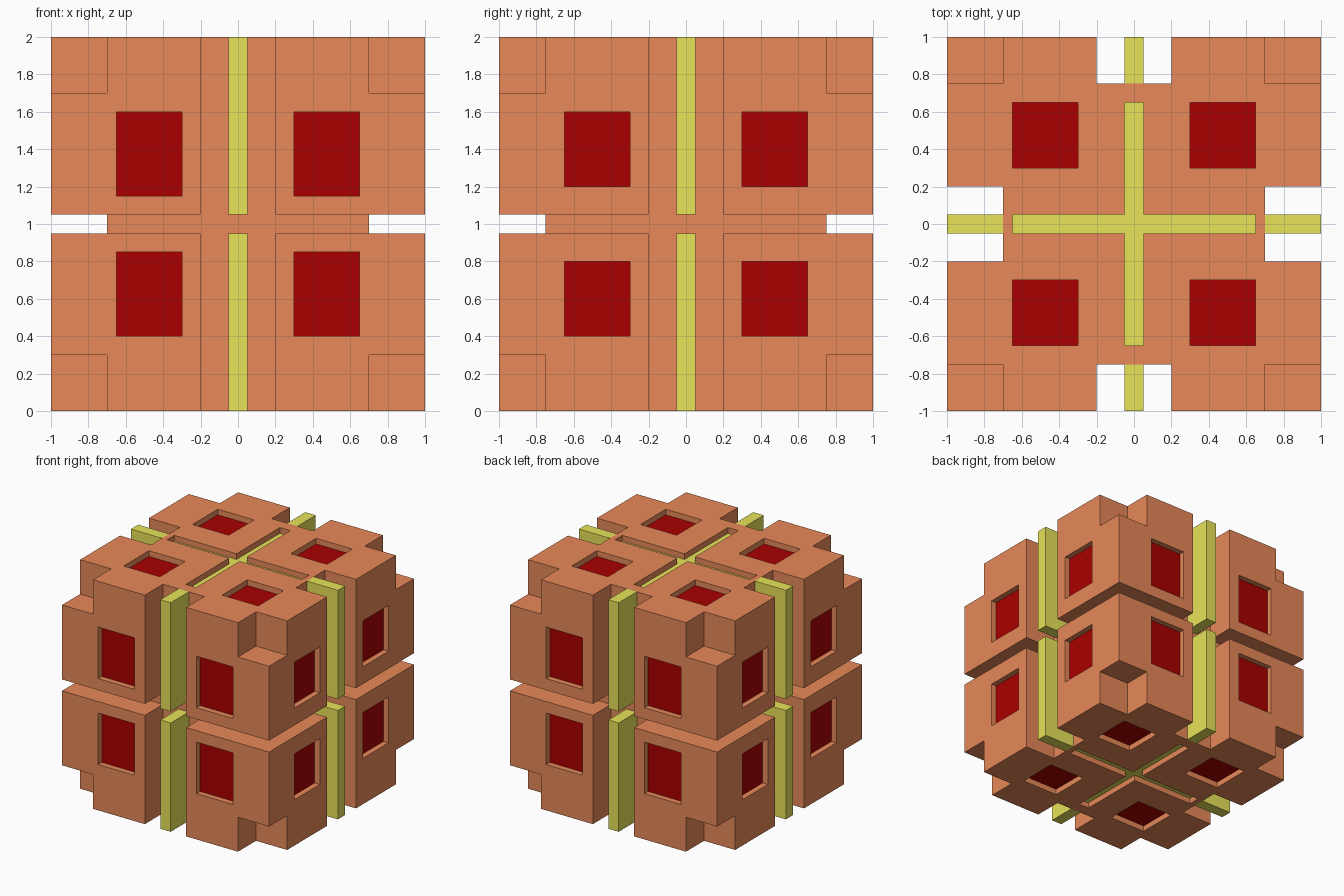
import bpy, bmesh
from mathutils import Vector

if "Cube" in bpy.data.objects:
    bpy.data.objects.remove(bpy.data.objects["Cube"])


def material(name, rgb):
    m = bpy.data.materials.new(name)
    m.diffuse_color = (*rgb, 1)
    m.use_nodes = True
    m.node_tree.nodes["Principled BSDF"].inputs["Base Color"].default_value = m.diffuse_color
    return m


CLAY = material("clay_orange", (0.80, 0.25, 0.10))
RED = material("window_red", (0.40, 0.0, 0.0))
YELLOW = material("trim_yellow", (0.80, 0.77, 0.10))


def finish(name, bm, mats):
    """Link a one-octant mesh and mirror it on all three axes about the cube centre."""
    mesh = bpy.data.meshes.new(name)
    bm.to_mesh(mesh)
    bm.free()
    for m in mats:
        mesh.materials.append(m)
    ob = bpy.data.objects.new(name, mesh)
    ob.location = (0, 0, 1)
    bpy.context.collection.objects.link(ob)
    mirror = ob.modifiers.new("mirror", 'MIRROR')
    mirror.use_axis = (True, True, True)
    mirror.merge_threshold = 0.0005
    return ob


# Cuts taken out of one octant of the cube: (low corner, high corner, floor axis, floor material)
CUTS = [
    ((0, .75, 0), (.2, 1, 1), None, 0),           # upright channel, front
    ((.7, 0, 0), (1, .2, 1), None, 0),            # upright channel, side
    ((0, .75, 0), (1, 1, .05), None, 0),          # waist gap, front
    ((.7, 0, 0), (1, 1, .05), None, 0),           # waist gap, side
    ((.7, .75, .7), (1, 1, 1), None, 0),          # corner notch
    ((.3, .95, .15), (.65, 1, .6), 1, 1),         # front window
    ((.95, .3, .2), (1, .65, .6), 0, 1),          # side window
    ((.3, .3, .95), (.65, .65, 1), 2, 1),         # top window
    ((0, 0, .95), (.65, .05, 1), 2, 2),           # groove along x
    ((0, 0, .95), (.05, .65, 1), 2, 2),           # groove along y
]
# Cell boundaries on each axis come straight from the cuts
GRID = [sorted({0, 1} | {c[k][a] for c in CUTS for k in (0, 1)}) for a in range(3)]


def cuts_at(p):
    return [c for c in CUTS if all(c[0][a] < p[a] < c[1][a] for a in range(3))]


def solid(p):
    return max(p) < 1 and not cuts_at(p)


# Body: skin the solid cells of the octant, open on the mirror planes
bm = bmesh.new()
cells = [list(zip(g, g[1:])) for g in GRID]
for cx in cells[0]:
    for cy in cells[1]:
        for cz in cells[2]:
            cell = (cx, cy, cz)
            mid = [(lo + hi) / 2 for lo, hi in cell]
            if not solid(mid):
                continue
            for a in range(3):
                b, c = (a + 1) % 3, (a + 2) % 3
                for side in (0, 1):
                    level = cell[a][side]
                    if level == 0:
                        continue
                    beyond = list(mid)
                    beyond[a] = level + (0.01 if side else -0.01)
                    if solid(beyond):
                        continue
                    quad = []
                    for i, j in ((0, 0), (1, 0), (1, 1), (0, 1)):
                        v = Vector((0, 0, 0))
                        v[a], v[b], v[c] = level, cell[b][i], cell[c][j]
                        quad.append(bm.verts.new(v))
                    face = bm.faces.new(quad if side else quad[::-1])
                    for cut in cuts_at(beyond):
                        if cut[2] == a and side:
                            face.material_index = cut[3]
bmesh.ops.remove_doubles(bm, verts=bm.verts, dist=0.0005)
bmesh.ops.dissolve_limit(bm, angle_limit=0.01, verts=bm.verts, edges=bm.edges,
                         delimit={'MATERIAL'})
finish("block_body", bm, [CLAY, RED, YELLOW])


def fin(name, lo, hi):
    """Half of a bar, open on its mirror plane."""
    lo, hi = Vector(lo), Vector(hi)
    bm = bmesh.new()
    bmesh.ops.create_cube(bm, size=1)
    for v in bm.verts:
        v.co = Vector(((lo[a] + hi[a]) / 2 + v.co[a] * (hi[a] - lo[a]) for a in range(3)))
    inner = [f for f in bm.faces
             if any(all(abs(v.co[a]) < 1e-5 for v in f.verts) for a in range(3))]
    bmesh.ops.delete(bm, geom=inner, context='FACES_ONLY')
    finish(name, bm, [YELLOW])


# Upright bars standing in the channels
fin("front_back_bars", (0, .75, .05), (.05, 1, 1))
fin("side_bars", (.7, 0, .05), (1, .05, 1))
